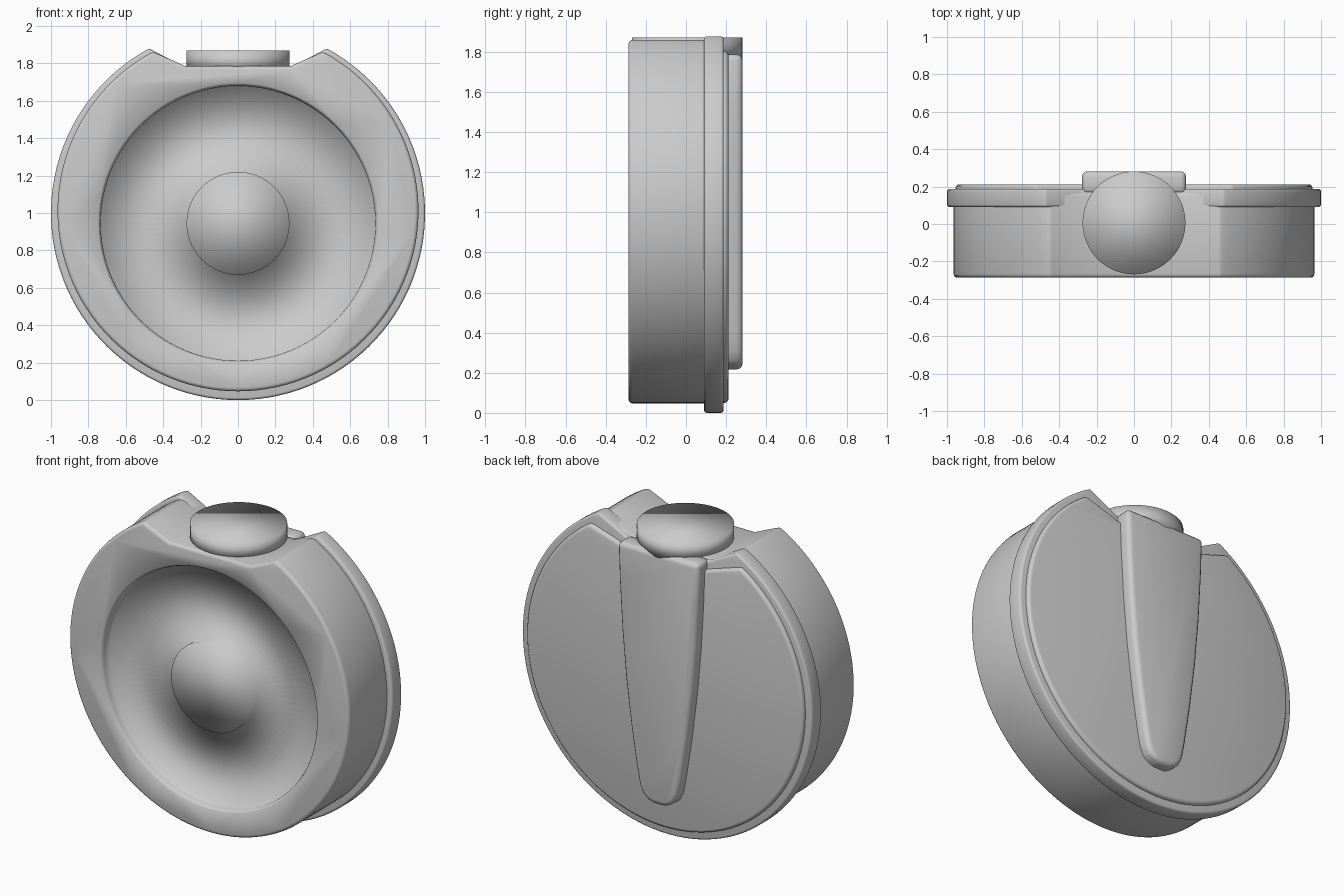
import bpy, bmesh, math

if "Cube" in bpy.data.objects:
    bpy.data.objects.remove(bpy.data.objects["Cube"])


def finish(bm, name, bevel=0.0):
    bmesh.ops.recalc_face_normals(bm, faces=bm.faces)
    for f in bm.faces:
        f.smooth = True
    me = bpy.data.meshes.new(name)
    bm.to_mesh(me)
    bm.free()
    ob = bpy.data.objects.new(name, me)
    bpy.context.collection.objects.link(ob)
    if bevel:
        m = ob.modifiers.new("bevel", 'BEVEL')
        m.width, m.segments = bevel, 3
        m.limit_method, m.angle_limit = 'ANGLE', math.radians(25)
    return ob


def slab(name, pts, y0, y1, bevel):
    # extrude an x/z outline along y
    bm = bmesh.new()
    f = bm.faces.new([bm.verts.new((x, y0, z)) for x, z in pts])
    r = bmesh.ops.extrude_face_region(bm, geom=[f])
    for v in r['geom']:
        if isinstance(v, bmesh.types.BMVert):
            v.co.y = y1
    return finish(bm, name, bevel)


def notched_disc(r, cz, corner_x, floor_x, floor_z, n=96):
    # circle with a trapezoid notch at the top
    a = math.asin(corner_x / r)
    pts = []
    for i in range(n + 1):
        t = a + (2 * math.pi - 2 * a) * i / n
        pts.append((r * math.sin(t), cz + r * math.cos(t)))
    return pts + [(-floor_x, floor_z), (floor_x, floor_z)]


def lathe(name, prof, cz, n=96):
    # capped (radius, y) profile turned around the y axis at height cz
    bm = bmesh.new()
    rings = [[bm.verts.new((r * math.cos(2 * math.pi * i / n), y,
                            cz + r * math.sin(2 * math.pi * i / n)))
              for i in range(n)] for r, y in prof]
    for a, b in zip(rings, rings[1:]):
        for i in range(n):
            j = (i + 1) % n
            bm.faces.new((a[i], a[j], b[j], b[i]))
    bm.faces.new(rings[0])
    bm.faces.new(rings[-1])
    return finish(bm, name)


# main housing, with a shallow recess around a round centre boss
body = slab("housing", notched_disc(0.965, 1.012, 0.455, 0.28, 1.785), -0.287, 0.17, 0.02)
cutter = lathe("recess_cutter", [(0.275, -0.265), (0.275, -0.215), (0.732, -0.215),
                                 (0.735, -0.265), (0.742, -0.28), (0.75, -0.288),
                                 (0.75, -0.4)], 0.945)
cutter.hide_render = True
cutter.hide_viewport = True
m = body.modifiers.new("recess", 'BOOLEAN')
m.operation, m.object, m.solver = 'DIFFERENCE', cutter, 'EXACT'

# rear flange and raised back plate
slab("flange", notched_disc(1.0, 1.0, 0.475, 0.28, 1.778), 0.09, 0.188, 0.014)
slab("back_plate", notched_disc(0.955, 1.005, 0.52, 0.28, 1.73), 0.15, 0.212, 0.02)

# tapered grip on the back
side = [(0.28, 1.787), (0.272, 1.55), (0.255, 1.25), (0.228, 0.95), (0.19, 0.65),
        (0.15, 0.40), (0.132, 0.31), (0.11, 0.26), (0.075, 0.228), (0.035, 0.217)]
grip = side + [(-x, z) for x, z in reversed(side)]
slab("grip", grip, 0.16, 0.282, 0.03)

# upright neck at the top
bpy.ops.mesh.primitive_cylinder_add(vertices=64, radius=0.275, depth=0.11,
                                    location=(0, 0.006, 1.815))
bpy.context.object.name = "neck"
bpy.ops.object.shade_smooth()
